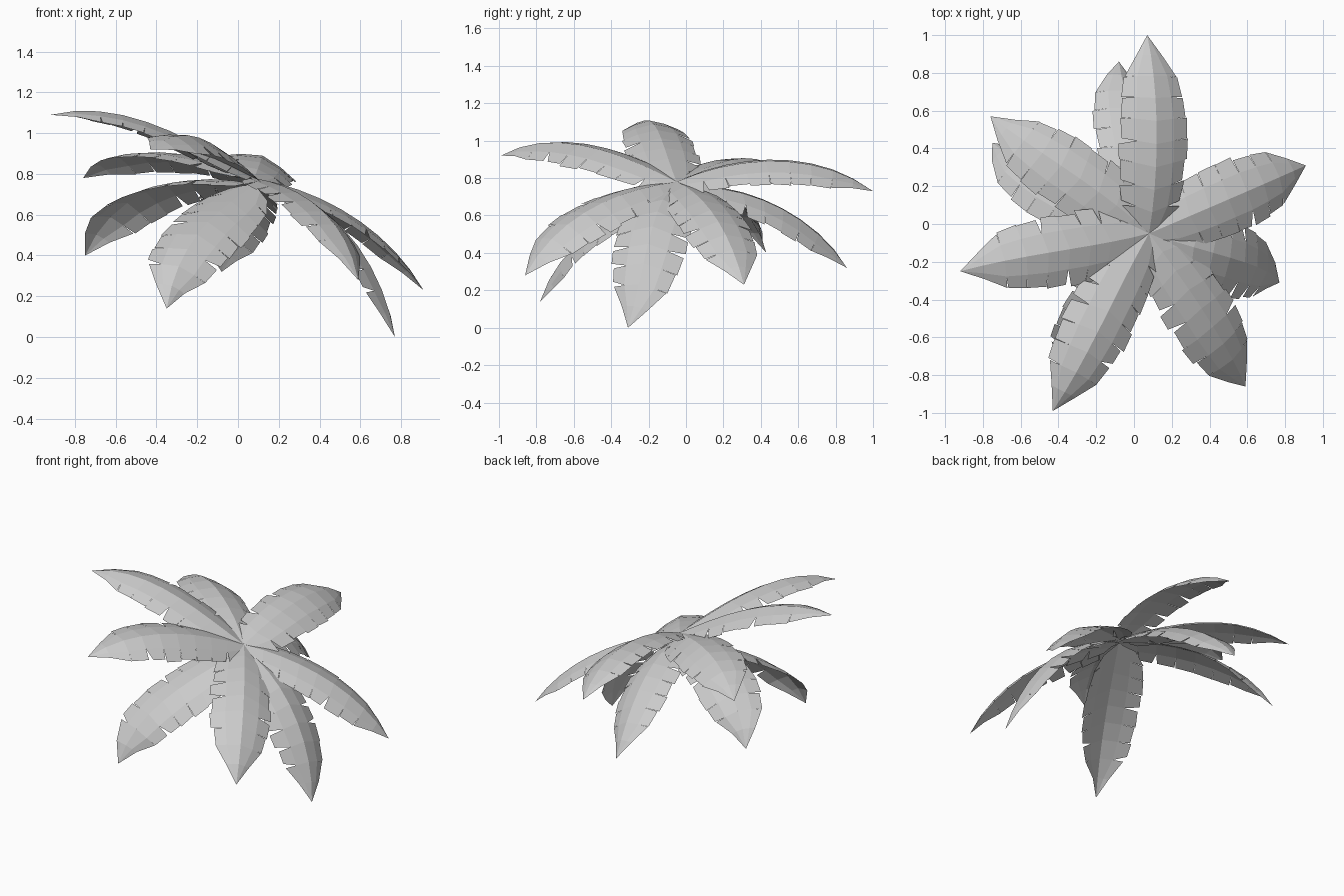
import bpy, bmesh, random
from mathutils import Vector

if "Cube" in bpy.data.objects:
    bpy.data.objects.remove(bpy.data.objects["Cube"])

random.seed(11)
AXIS = Vector((0.32, 0.03, 0.94)).normalized()   # crown leans towards +x

# leaf ridges: (middle, three-quarter, tip)
UPPER = [
    ((0.12, 0.42, 0.89), (0.11, 0.72, 0.86), (0.07, 1.00, 0.73)),
    ((0.50, 0.13, 0.63), (0.73, 0.23, 0.46), (0.91, 0.31, 0.23)),
    ((0.34, -0.42, 0.68), (0.49, -0.66, 0.53), (0.59, -0.86, 0.28)),
    ((-0.13, -0.45, 0.95), (-0.28, -0.74, 0.99), (-0.43, -0.99, 0.92)),
    ((-0.38, -0.14, 1.03), (-0.66, -0.19, 1.105), (-0.92, -0.25, 1.09)),
    ((-0.30, 0.25, 0.90), (-0.55, 0.42, 0.89), (-0.76, 0.57, 0.78)),
]
LOWER = [
    ((0.48, -0.17, 0.57), (0.66, -0.23, 0.33), (0.77, -0.31, 0.00)),
    ((-0.13, -0.40, 0.58), (-0.26, -0.62, 0.41), (-0.35, -0.78, 0.14)),
    ((-0.37, 0.18, 0.74), (-0.58, 0.31, 0.63), (-0.75, 0.43, 0.40)),
    ((0.01, 0.42, 0.68), (-0.04, 0.66, 0.54), (-0.08, 0.86, 0.32)),
]
WIDTH = [(0, 0.07), (0.12, 0.16), (0.3, 0.19), (0.6, 0.19), (0.78, 0.155), (1, 0)]


def half_width(t):
    for (a, wa), (b, wb) in zip(WIDTH, WIDTH[1:]):
        if t <= b:
            return wa + (wb - wa) * (t - a) / (b - a)
    return 0


def ridge_curve(pts):
    """Smooth curve through the points, spaced by distance."""
    pts = [Vector(p) for p in pts]
    ks = [0]
    for a, b in zip(pts, pts[1:]):
        ks.append(ks[-1] + (b - a).length)
    ks = [k / ks[-1] for k in ks]

    def at(t):
        out = Vector()
        for i, p in enumerate(pts):
            f = 1
            for j, k in enumerate(ks):
                if j != i:
                    f *= (t - k) / (ks[i] - k)
            out += p * f
        return out
    return at


def make_leaf(name, pts):
    curve = ridge_curve(pts)
    bm = bmesh.new()

    def point(t, across, side, scale=1):
        # arched cross-section, veins swept towards the tip
        t = min(1, t + 0.05 * across * (1 - t))
        tan = (curve(min(1, t + 0.01)) - curve(t - 0.01)).normalized()
        right = tan.cross(AXIS).normalized()
        up = right.cross(tan)
        w = half_width(t) * across * scale
        return curve(t) + right * side * w - up * w * (0.16 + 0.18 * across)

    n = 9
    ts = [i / n for i in range(n + 1)]
    ridge = [bm.verts.new(curve(t)) for t in ts]
    for side in (-1, 1):
        inner = [bm.verts.new(point(t, 0.55, side)) for t in ts[:-1]] + [ridge[-1]]
        for i in range(n):
            # inner strip beside the ridge
            f = [ridge[i], ridge[i + 1], inner[i + 1], inner[i]]
            if i == n - 1:
                f = [f[0], f[1], f[3]]
            bm.faces.new(f if side > 0 else f[::-1])
            # outer flap with a torn gap before the next flap
            gap = random.choice((0.001, 0.002, 0.006, 0.03)) if i < n - 2 else 0
            s = random.uniform(0.94, 1.05) if i < n - 2 else 1
            a = bm.verts.new(point(ts[i], 1, side, s - (0.02 if i < n - 1 else 0)))
            if i < n - 1:
                b = bm.verts.new(point(ts[i + 1] - gap, 1, side, s))
                f = [inner[i], inner[i + 1], b, a]
            else:
                f = [inner[i], ridge[-1], a]
            bm.faces.new(f if side > 0 else f[::-1])
    bm.normal_update()
    if sum(f.normal.dot(AXIS) for f in bm.faces) < 0:
        bmesh.ops.reverse_faces(bm, faces=bm.faces)
    me = bpy.data.meshes.new(name)
    bm.to_mesh(me)
    bm.free()
    bpy.context.collection.objects.link(bpy.data.objects.new(name, me))


# two rings of fronds
for i, p in enumerate(UPPER):
    make_leaf(f"upper_leaf_{i + 1}", [(0.08, -0.05, 0.78), *p])
for i, p in enumerate(LOWER):
    make_leaf(f"lower_leaf_{i + 1}", [(0.08, -0.05, 0.75), *p])
